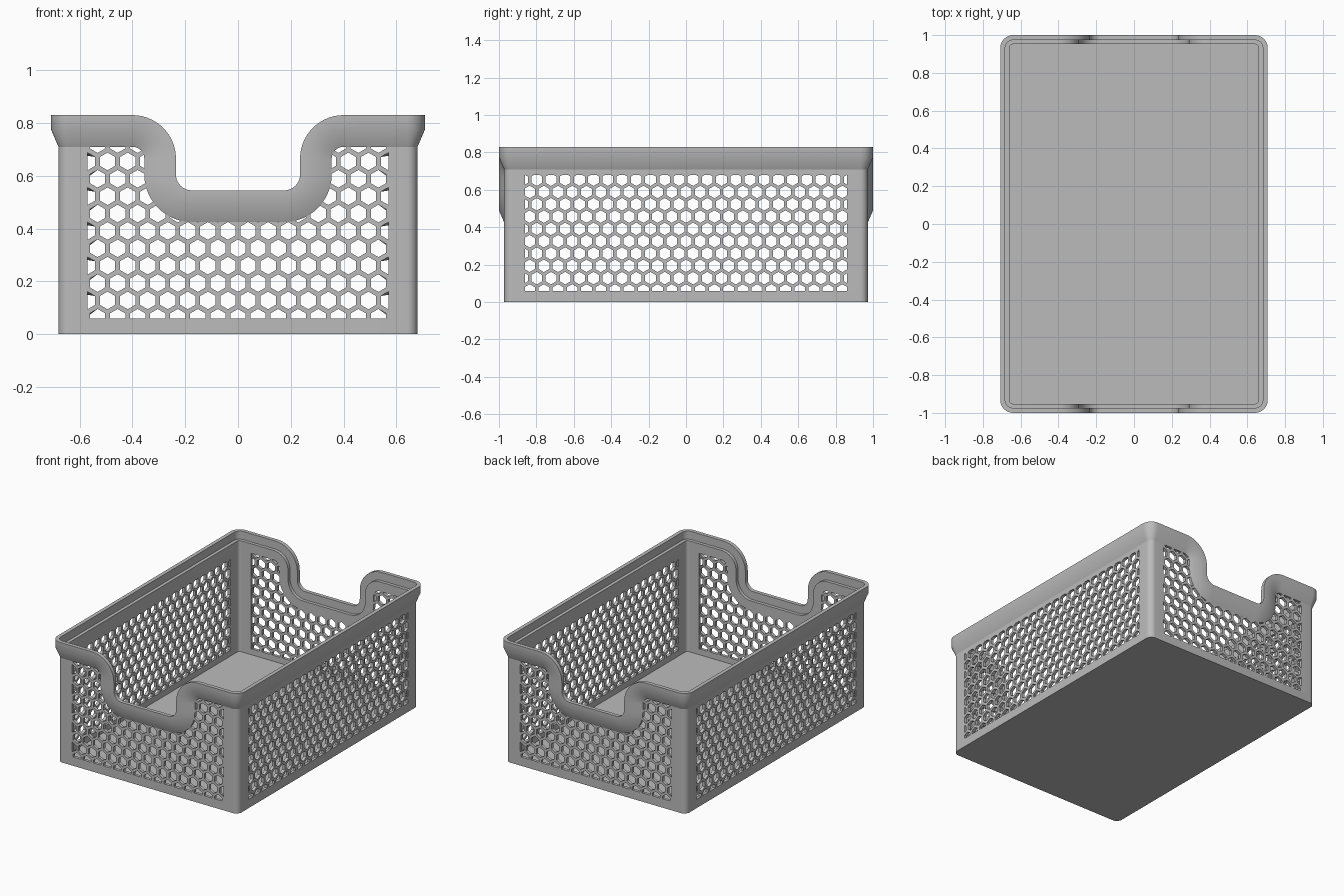
import bpy, bmesh, math
from mathutils import Vector

if "Cube" in bpy.data.objects:
    bpy.data.objects.remove(bpy.data.objects["Cube"])

HALF_X, HALF_Y = 0.68, 0.972      # outer wall faces
CORNER = 0.04                     # plan corner radius
WALL = 0.02
TOP = 0.83
SILL = 0.545                      # bottom edge of the handle cutout
BAND = 0.06                       # solid strip along the bottom
POST_TOP = 0.714
PITCH = 0.076                     # hexagon spacing
HOLE = 0.058                      # hexagon width across flats
DOWN = Vector((0, 0, -1))

grey = bpy.data.materials.new("grey plastic")
grey.use_nodes = True
grey.diffuse_color = (0.5, 0.5, 0.5, 1)
grey.node_tree.nodes["Principled BSDF"].inputs["Base Color"].default_value = (0.5, 0.5, 0.5, 1)


def finish(name, bm, fix_normals=True):
    if fix_normals:
        bmesh.ops.recalc_face_normals(bm, faces=bm.faces)
    mesh = bpy.data.meshes.new(name)
    bm.to_mesh(mesh)
    bm.free()
    mesh.materials.append(grey)
    obj = bpy.data.objects.new(name, mesh)
    bpy.context.collection.objects.link(obj)
    return obj


def smooth(obj):
    bpy.ops.object.select_all(action="DESELECT")
    obj.select_set(True)
    bpy.context.view_layer.objects.active = obj
    bpy.ops.object.shade_smooth_by_angle(angle=math.radians(30))


def sweep(name, path, profile, closed):
    """Sweep (depth, outward) profile points along (point, outward, depth direction) frames."""
    bm = bmesh.new()
    rings = [[bm.verts.new(p + n * o + d * depth) for depth, o in profile]
             for p, n, d in path]
    count = len(profile)
    for i in range(len(rings) if closed else len(rings) - 1):
        a, b = rings[i], rings[(i + 1) % len(rings)]
        for j in range(count):
            k = (j + 1) % count
            bm.faces.new((a[j], a[k], b[k], b[j]))
    if not closed:
        bm.faces.new(rings[0])
        bm.faces.new(rings[-1])
    obj = finish(name, bm)
    smooth(obj)
    return obj


def arc(start, end, steps):
    for i in range(steps + 1):
        a = math.radians(start + (end - start) * i / steps)
        yield math.cos(a), math.sin(a)


def corner_frames(z):
    cx, cy = HALF_X - CORNER, -HALF_Y + CORNER
    return [(Vector((cx + CORNER * c, cy + CORNER * s, z)), Vector((c, s, 0)), DOWN)
            for c, s in arc(-90, 0, 8)]


def notch_frames():
    """Right half of the cutout edge on the front wall."""
    out = Vector((0, -1, 0))
    frames = []
    for cx, cz, r, start, end, sign in ((0.175, SILL + 0.06, 0.06, -90, 0, 1),
                                        (0.40, TOP - 0.165, 0.165, 180, 90, -1)):
        for c, s in arc(start, end, 14):
            frames.append((Vector((cx + r * c, -HALF_Y, cz + r * s)), out,
                           Vector((c * sign, 0, s * sign))))
    return frames


def flip(frames, sx, sy):
    def f(v):
        return Vector((v.x * sx, v.y * sy, v.z))
    result = [(f(p), f(n), f(d)) for p, n, d in frames]
    return result if sx * sy > 0 else result[::-1]


def full_loop(quarter):
    # sx, sy relative to the front +x quarter, in order around the plan
    return [fr for sx, sy in ((1, 1), (1, -1), (-1, -1), (-1, 1))
            for fr in flip(quarter, sx, sy)]


def strip(height):
    return [(0, 0), (height, 0), (height, -WALL), (0, -WALL)]


# Flared rim following the top edge and both cutouts
rim_profile = [(0, 0.028), (0.055, 0.028), (0.12, 0), (0.12, -WALL), (0.055, -WALL),
               (0.055, 0.002), (0, 0.002)]
notch = notch_frames()
sweep("rim", full_loop(notch + corner_frames(TOP)), rim_profile, True)

# Solid band round the bottom
sweep("bottom_band", full_loop(corner_frames(BAND)), strip(BAND), True)

# Floor
bm = bmesh.new()
outline = [bm.verts.new(p - n * 0.001) for p, n, d in full_loop(corner_frames(0))]
base = bm.faces.new(outline)
lid = [bm.verts.new(v.co + Vector((0, 0, WALL))) for v in outline]
bm.faces.new(lid)
for i in range(len(lid)):
    j = (i + 1) % len(lid)
    bm.faces.new((outline[i], outline[j], lid[j], lid[i]))
finish("floor", bm)

# Corner posts
FRONT_W, SIDE_W = 0.57, 0.86
post = ([(Vector((FRONT_W, -HALF_Y, POST_TOP)), Vector((0, -1, 0)), DOWN)]
        + corner_frames(POST_TOP)
        + [(Vector((HALF_X, -SIDE_W, POST_TOP)), Vector((1, 0, 0)), DOWN)])
for sx, sy, where in ((1, 1, "front_left"), (-1, 1, "front_right"),
                      (1, -1, "back_left"), (-1, -1, "back_right")):
    sweep("corner_post_" + where, flip(post, sx, sy), strip(POST_TOP - BAND), False)

# Solid strips above the side panels
SIDE_TOP = 0.68
for sx, where in ((1, "left"), (-1, "right")):
    path = [(Vector((sx * HALF_X, y, POST_TOP)), Vector((sx, 0, 0)), DOWN)
            for y in (-SIDE_W, SIDE_W)]
    sweep("upper_strip_" + where, path, strip(POST_TOP - SIDE_TOP), False)


def hex_panel(name, width, top, dist, angle, cutout):
    """Honeycomb sheet clipped to its frame; loose ends are buried in the rim."""
    bm = bmesh.new()
    outer, inner = PITCH / math.sqrt(3), HOLE / math.sqrt(3)
    columns = int(width / PITCH) + 2
    for row in range(-2, 12):
        z = 0.128 + row * PITCH * math.sqrt(3) / 2
        for col in range(-columns, columns + 1):
            x = (col + (0.5 if row % 2 == 0 else 0)) * PITCH
            rings = [[bm.verts.new((x + r * c, -dist, z + r * s))
                      for c, s in list(arc(30, 390, 6))[:6]] for r in (outer, inner)]
            for i in range(6):
                j = (i + 1) % 6
                bm.faces.new((rings[0][i], rings[0][j], rings[1][j], rings[1][i]))
    bmesh.ops.remove_doubles(bm, verts=bm.verts, dist=0.0005)
    for co, no in (((width, 0, 0), (1, 0, 0)), ((-width, 0, 0), (-1, 0, 0)),
                   ((0, 0, top), (0, 0, 1)), ((0, 0, BAND), (0, 0, -1))):
        bmesh.ops.bisect_plane(bm, geom=bm.verts[:] + bm.edges[:] + bm.faces[:],
                               plane_co=co, plane_no=no, clear_outer=True)
    if cutout:
        edge = [p for p, n, d in notch]
        gone = []
        for f in bm.faces:
            c = f.calc_center_median()
            p = Vector((abs(c.x), -HALF_Y, c.z))
            inside = p.x < 0.24 and p.z > SILL - 0.088
            if inside or min((p - e).length for e in edge) < 0.088:
                gone.append(f)
        bmesh.ops.delete(bm, geom=gone, context="FACES")
    obj = finish(name, bm, False)
    obj.rotation_euler.z = math.radians(angle)
    mod = obj.modifiers.new("thickness", "SOLIDIFY")
    mod.thickness = WALL
    mod.offset = -1


# Perforated walls
hex_panel("front_panel", FRONT_W, 0.735, HALF_Y, 0, True)
hex_panel("left_panel", SIDE_W, SIDE_TOP, HALF_X, 90, False)
hex_panel("back_panel", FRONT_W, 0.735, HALF_Y, 180, True)
hex_panel("right_panel", SIDE_W, SIDE_TOP, HALF_X, 270, False)
